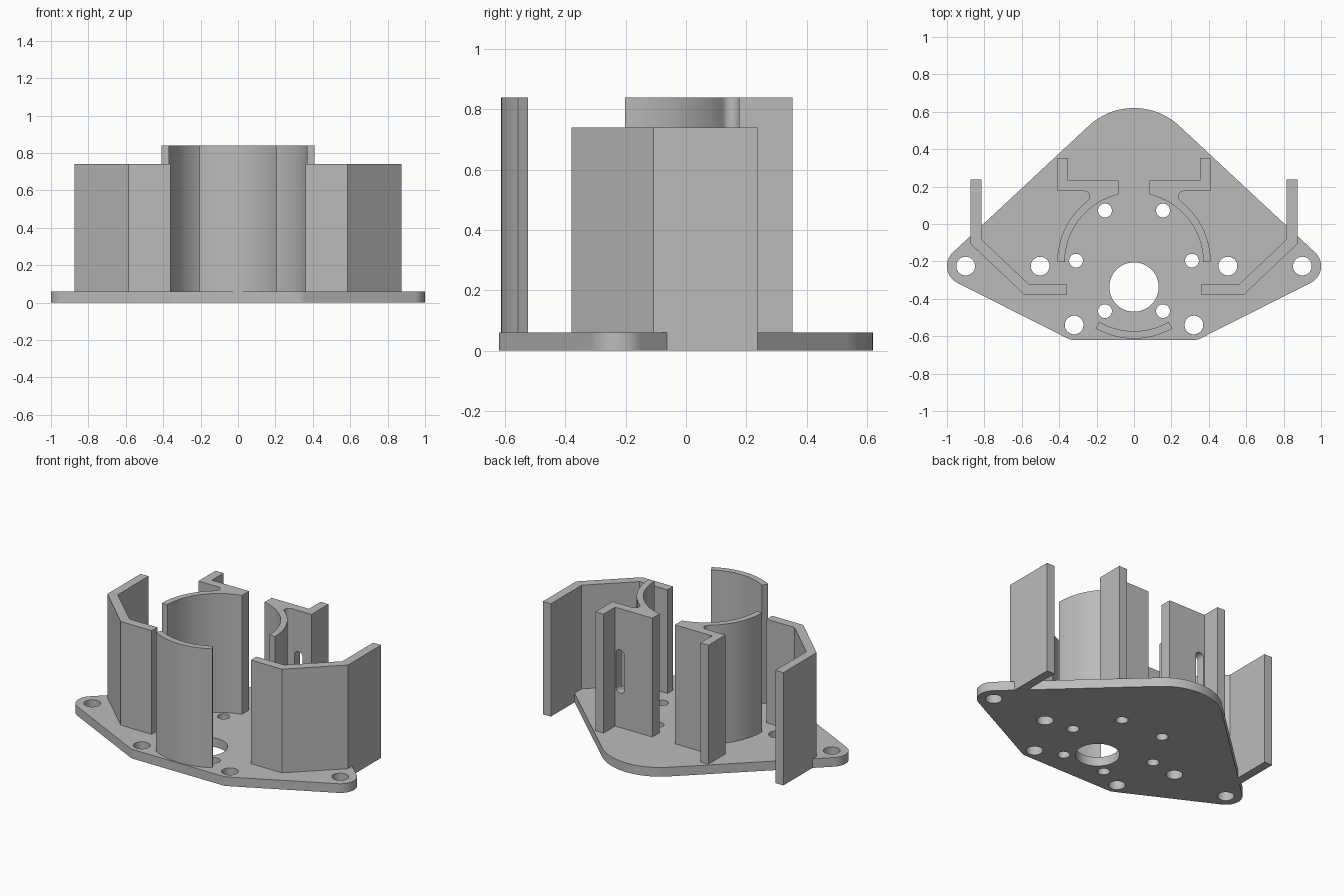
import bpy, bmesh
from math import sin, cos, pi, radians, acos, atan2, sqrt
from mathutils import Matrix

cube = bpy.data.objects.get("Cube")
if cube:
    bpy.data.objects.remove(cube, do_unlink=True)

grey = bpy.data.materials.new("plain_grey")
grey.use_nodes = True
grey.diffuse_color = (0.5, 0.5, 0.5, 1)
grey.node_tree.nodes["Principled BSDF"].inputs["Base Color"].default_value = (0.5, 0.5, 0.5, 1)

PLATE_TOP, WALL_TOP, HOLDER_TOP = 0.06, 0.74, 0.84


def arc(cx, cy, r, start, end, steps):
    """Points along an arc, angles in radians."""
    angles = [start + (end - start) * i / steps for i in range(steps + 1)]
    return [(cx + r * cos(a), cy + r * sin(a)) for a in angles]


def wrap(circles, steps=180):
    """Outline of a belt stretched round circles (x, y, radius)."""
    points = []
    for i in range(steps):
        nx, ny = cos(2 * pi * i / steps), sin(2 * pi * i / steps)
        x, y, r = max(circles, key=lambda c: c[0] * nx + c[1] * ny + c[2])
        points.append((x + r * nx, y + r * ny))
    return points


def make_object(name, bm):
    bmesh.ops.recalc_face_normals(bm, faces=bm.faces)
    mesh = bpy.data.meshes.new(name)
    bm.to_mesh(mesh)
    bm.free()
    mesh.materials.append(grey)
    obj = bpy.data.objects.new(name, mesh)
    bpy.context.collection.objects.link(obj)
    return obj


def prism(name, outline, z0, z1, matrix=Matrix()):
    """Extrude a flat outline between two heights."""
    bm = bmesh.new()
    face = bm.faces.new([bm.verts.new((x, y, z0)) for x, y in outline])
    top = bmesh.ops.extrude_face_region(bm, geom=[face])["geom"]
    bmesh.ops.translate(bm, vec=(0, 0, z1 - z0),
                        verts=[v for v in top if isinstance(v, bmesh.types.BMVert)])
    bm.transform(matrix)
    return make_object(name, bm)


def apply(obj, kind, **settings):
    mod = obj.modifiers.new(kind.title(), kind)
    for key, value in settings.items():
        setattr(mod, key, value)
    bpy.ops.object.select_all(action='DESELECT')
    obj.select_set(True)
    bpy.context.view_layer.objects.active = obj
    bpy.ops.object.modifier_apply(modifier=mod.name)


def cut(obj, cutter):
    apply(obj, 'BOOLEAN', operation='DIFFERENCE', solver='EXACT', object=cutter)


def mirror(obj):
    apply(obj, 'MIRROR', use_axis=(True, False, False), use_clip=False, use_mirror_merge=False)


# Base plate: rounded outline, symmetric about x
half = [(0.90, -0.225, 0.10), (0.32, -0.54, 0.08)]
plate = prism("base_plate", wrap([(0, 0.265, 0.355)] + half + [(-x, y, r) for x, y, r in half]),
              0, PLATE_TOP)

# Shaft hole and the paired screw holes
holes = [(0, -0.337, 0.132)]
for x, y, r in [(0.90, -0.225, 0.05), (0.502, -0.225, 0.05), (0.32, -0.54, 0.05),
                (0.155, 0.072, 0.037), (0.31, -0.196, 0.037), (0.155, -0.466, 0.037)]:
    holes += [(x, y, r), (-x, y, r)]
bm = bmesh.new()
for x, y, r in holes:
    bmesh.ops.create_cone(bm, cap_ends=True, segments=48, radius1=r, radius2=r, depth=0.3,
                          matrix=Matrix.Translation((x, y, 0)))
hole_cutter = make_object("hole_cutter", bm)
cut(plate, hole_cutter)

# Bent side walls: they overhang the plate and reach down to the floor there
side_walls = prism("side_walls", [
    (0.36, -0.38), (0.585, -0.38), (0.873, -0.107), (0.873, 0.237), (0.815, 0.237),
    (0.815, -0.083), (0.562, -0.322), (0.36, -0.322)], 0, WALL_TOP)
mirror(side_walls)
cut(side_walls, plate)

# Round holder: one circle shared by the front shield and the two rear brackets
CY, R_IN, R_OUT = -0.203, 0.37, 0.41
front_shield = prism(
    "front_shield",
    arc(0, CY, R_OUT, radians(240), radians(300), 24)
    + arc(0, CY, R_IN, radians(300), radians(240), 24), PLATE_TOP, HOLDER_TOP)

# Rear brackets: curved wall, fillet, flat bar and a fin pointing back
BAR_FRONT, BAR_BACK, FILLET, GAP = 0.176, 0.232, 0.03, 0.082
fy = BAR_FRONT - FILLET
fx = sqrt((R_OUT + FILLET) ** 2 - (fy - CY) ** 2)
meet = atan2(fy - CY, fx)
bracket = (arc(0, CY, R_OUT, 0, meet, 20)
           + arc(fx, fy, FILLET, meet + pi, pi / 2, 12)[1:]
           + [(0.41, BAR_FRONT), (0.41, 0.353), (0.352, 0.353), (0.352, BAR_BACK),
              (GAP, BAR_BACK)]
           + arc(0, CY, R_IN, acos(GAP / R_IN), 0, 30))
rear_brackets = prism("rear_brackets", bracket, PLATE_TOP, HOLDER_TOP)

# Upright cable slot through each flat bar
slot_cutter = prism("slot_cutter", wrap([(0.316, 0.315, 0.03), (0.316, 0.54, 0.03)], 48),
                    -0.26, -0.15, Matrix.Rotation(pi / 2, 4, 'X'))
cut(rear_brackets, slot_cutter)
mirror(rear_brackets)

for helper in (hole_cutter, slot_cutter):
    bpy.data.objects.remove(helper, do_unlink=True)

# Smooth curved walls, keep corners sharp
bpy.ops.object.select_all(action='DESELECT')
for obj in (plate, side_walls, front_shield, rear_brackets):
    obj.select_set(True)
bpy.context.view_layer.objects.active = plate
bpy.ops.object.shade_smooth_by_angle(angle=radians(30))
